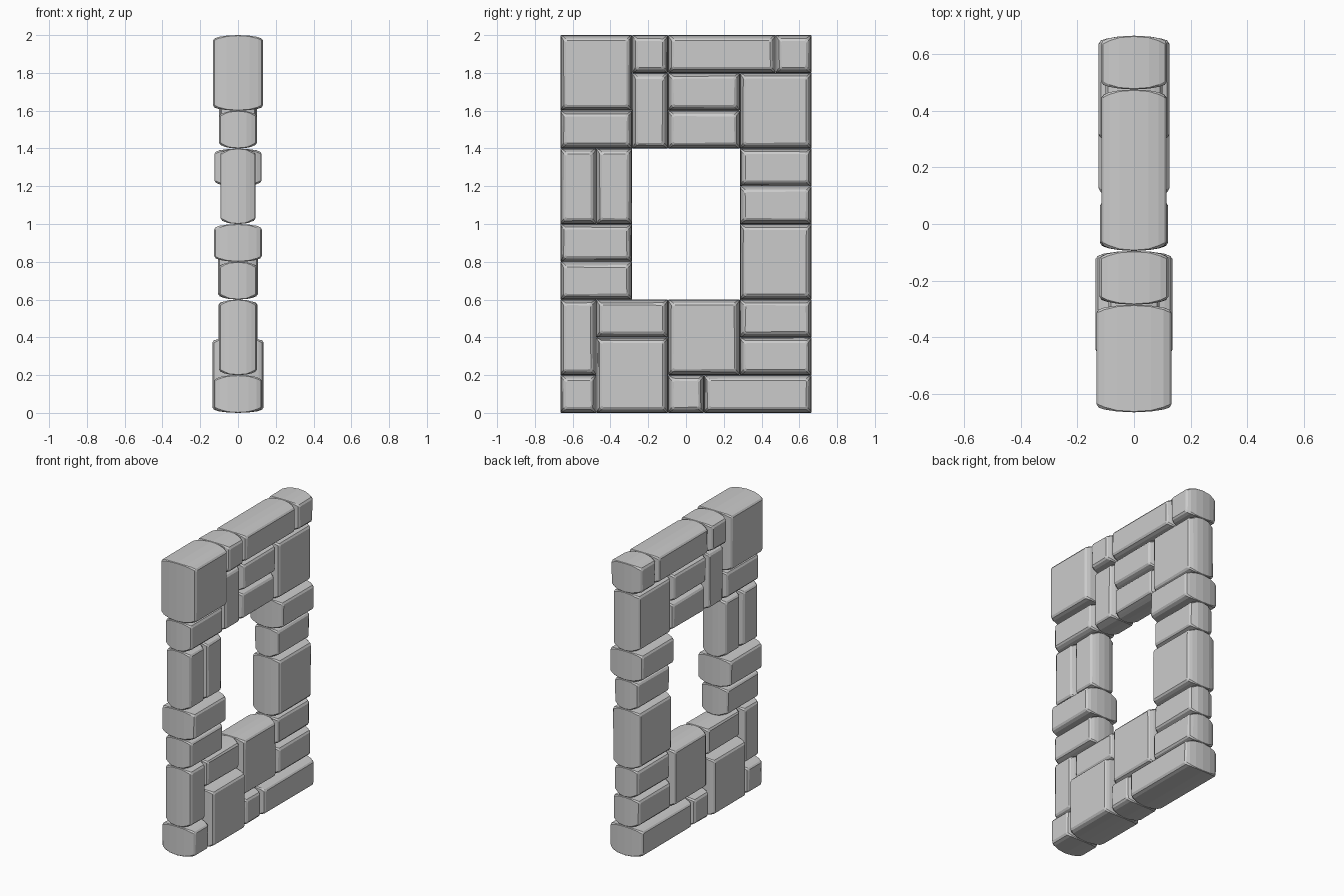
import bpy, bmesh, random

if "Cube" in bpy.data.objects:
    bpy.data.objects.remove(bpy.data.objects["Cube"])

random.seed(4)
CELL_Y, CELL_Z, Y0 = 0.19, 0.2, -0.665

# Stones on a 7 x 10 cell layout: first column, last column, first row, last row, half depth
STONES = [
    # bottom courses
    (0, 1, 0, 1, .125), (1, 3, 0, 2, .136), (3, 4, 0, 1, .12), (4, 7, 0, 1, .125),
    (0, 1, 1, 3, .10), (1, 3, 2, 3, .09), (3, 5, 1, 3, .103), (5, 7, 1, 2, .10), (5, 7, 2, 3, .09),
    # left jamb
    (0, 2, 3, 4, .10), (0, 2, 4, 5, .126), (0, 1, 5, 7, .092), (1, 2, 5, 7, .09),
    # right jamb
    (5, 7, 3, 5, .105), (5, 7, 5, 6, .09), (5, 7, 6, 7, .125),
    # top courses
    (0, 2, 7, 8, .10), (2, 3, 7, 9, .095), (3, 5, 7, 8, .09), (3, 5, 8, 9, .10), (5, 7, 7, 9, .10),
    (0, 2, 8, 10, .133), (2, 3, 9, 10, .122), (3, 6, 9, 10, .115), (6, 7, 9, 10, .117),
]


def outline(y0, y1, z0, z1, inset, cut, jitter):
    """Rectangle with cut corners, slightly irregular."""
    a, b, c, d = y0 + inset, y1 - inset, z0 + inset, z1 - inset
    pts = [(a + cut, c), (b - cut, c), (b, c + cut), (b, d - cut),
           (b - cut, d), (a + cut, d), (a, d - cut), (a, c + cut)]
    r = [random.uniform(-jitter, jitter) for _ in range(4)]
    # tilt each edge slightly so faces look hand cut
    return [(y + r[k % 4] * .5, z + r[(k + 1) % 4] * .5) for k, (y, z) in enumerate(pts)]


def stone(name, y0, y1, z0, z1, t):
    # half section: (x, inset, corner cut, jitter) from the middle ridge to the face
    half = [(0, 0, .003, 0), (t * .45, .003, .004, 0), (t - .028, .010, .008, .002),
            (t - .008, .018, .010, .003), (t, .030, .006, .004)]
    levels = [(x, outline(y0, y1, z0, z1, i, c, j)) for x, i, c, j in half]
    sections = [(-x, o) for x, o in reversed(levels[1:])] + levels
    bm = bmesh.new()
    rings = [[bm.verts.new((x, y, z)) for y, z in o] for x, o in sections]
    for r, s in zip(rings, rings[1:]):
        for k in range(8):
            n = (k + 1) % 8
            bm.faces.new((r[k], r[n], s[n], s[k]))
    bm.faces.new(rings[0])
    bm.faces.new(rings[-1])
    bmesh.ops.recalc_face_normals(bm, faces=bm.faces[:])
    me = bpy.data.meshes.new(name)
    bm.to_mesh(me)
    bm.free()
    bpy.context.collection.objects.link(bpy.data.objects.new(name, me))


# Wall of fitted stones around the window opening
for n, (c0, c1, r0, r1, depth) in enumerate(STONES):
    stone(f"wall_stone_{n + 1}", Y0 + c0 * CELL_Y, Y0 + c1 * CELL_Y,
          r0 * CELL_Z, r1 * CELL_Z, depth)
